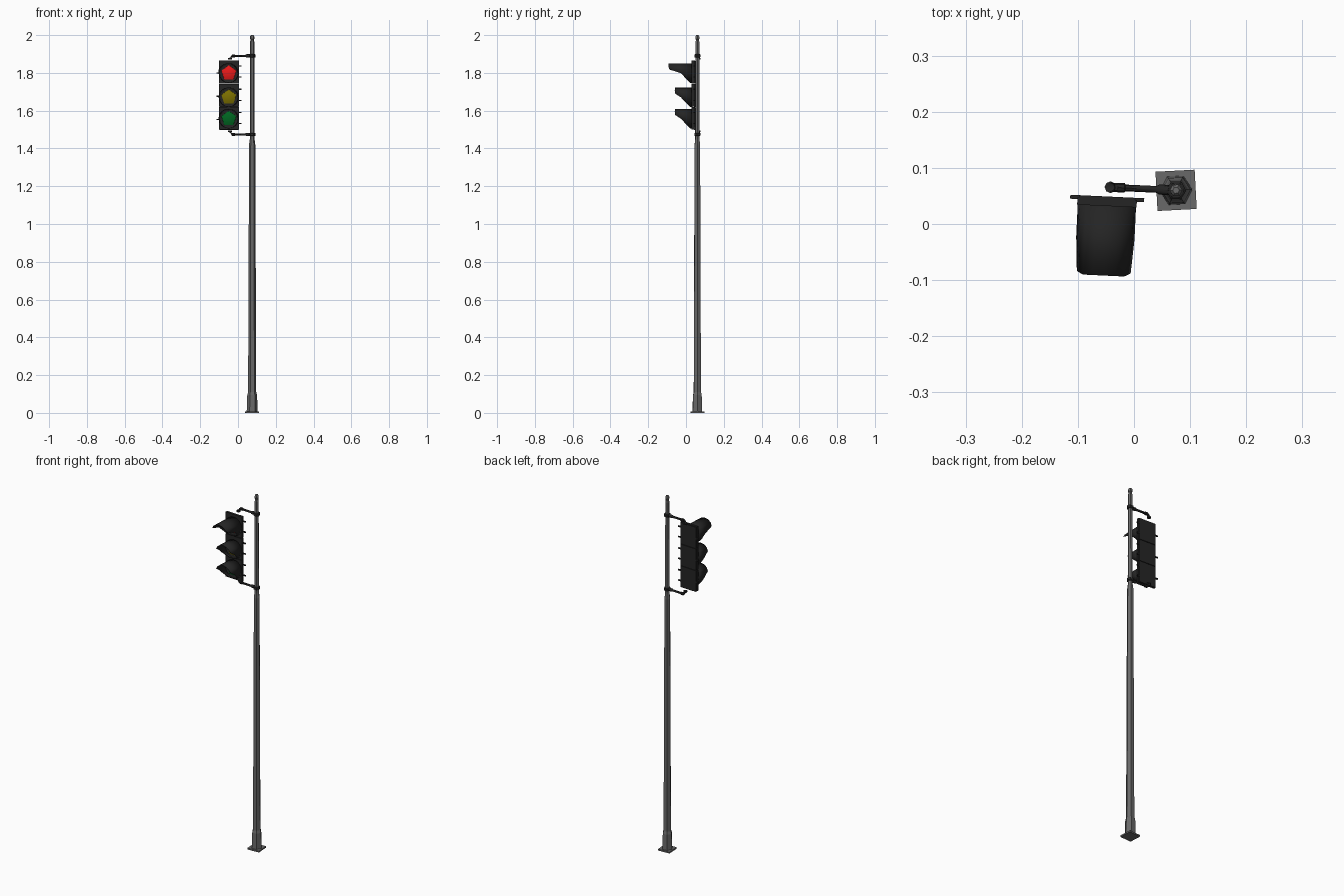
import bpy, bmesh
from math import sin, cos, pi, radians
from mathutils import Matrix, Vector

if "Cube" in bpy.data.objects:
    bpy.data.objects.remove(bpy.data.objects["Cube"])

PX, PY = 0.075, 0.06          # pole axis
HX, HY = -0.048, 0.04         # signal head centre
HEAD = Matrix.Translation((HX, HY, 0)) @ Matrix.Rotation(radians(-2.7), 4, 'Z')
POLE = Matrix.Translation((PX, PY, 0)) @ Matrix.Rotation(radians(3), 4, 'Z')


def material(name, rgb):
    m = bpy.data.materials.new(name)
    m.diffuse_color = (*rgb, 1)
    m.use_nodes = True
    m.node_tree.nodes["Principled BSDF"].inputs["Base Color"].default_value = m.diffuse_color
    return m


STEEL = material("steel", (0.14, 0.14, 0.14))
BLACK = material("black", (0.018, 0.018, 0.018))
RED = material("red", (0.8, 0.01, 0.01))
AMBER = material("amber", (0.2, 0.16, 0.0))
GREEN = material("green", (0.0, 0.13, 0.015))


def finish(name, bm, mat, frame, smooth=None):
    bmesh.ops.recalc_face_normals(bm, faces=bm.faces)
    me = bpy.data.meshes.new(name)
    bm.to_mesh(me)
    bm.free()
    ob = bpy.data.objects.new(name, me)
    bpy.context.collection.objects.link(ob)
    ob.matrix_world = frame
    me.materials.append(mat)
    if smooth:
        bpy.ops.object.select_all(action='DESELECT')
        ob.select_set(True)
        bpy.context.view_layer.objects.active = ob
        bpy.ops.object.shade_smooth_by_angle(angle=radians(smooth))
    return ob


def box(bm, lo, hi):
    lo, hi = Vector(lo), Vector(hi)
    m = Matrix.Translation((lo + hi) / 2) @ Matrix.Diagonal((*(hi - lo), 1))
    bmesh.ops.create_cube(bm, size=1, matrix=m)


def lathe(bm, profile, sides, frame=Matrix(), start=0.0):
    """Closed solid from (radius, height) pairs around local z."""
    rings = [[bm.verts.new(frame @ Vector((r * cos(start + 2 * pi * i / sides),
                                           r * sin(start + 2 * pi * i / sides), z)))
              for i in range(sides)] for r, z in profile]
    for a, b in zip(rings, rings[1:]):
        for i in range(sides):
            j = (i + 1) % sides
            bm.faces.new((a[i], a[j], b[j], b[i]))
    bm.faces.new(rings[0])
    bm.faces.new(rings[-1])


# Base plate and stepped six-sided pole
bm = bmesh.new()
box(bm, (-0.035, -0.035, 0), (0.035, 0.035, 0.008))
finish("base_plate", bm, STEEL, POLE)
bm = bmesh.new()
lathe(bm, [(0.029, 0.008), (0.026, 0.095), (0.0215, 0.11), (0.0165, 1.42),
           (0.0125, 1.45), (0.0115, 1.965), (0.009, 1.97), (0.009, 1.977),
           (0.0115, 1.98), (0.0115, 1.993), (0.006, 2.0)], 6)
finish("pole", bm, STEEL, POLE)

# Brackets: collar, arm, elbow and fitting, mirrored top and bottom
arm_frame = Matrix.Translation((PX, PY, 0)) @ Matrix.Rotation(radians(-2.7), 4, 'Z')
for name, z, s in (("upper_bracket", 1.89, -1), ("lower_bracket", 1.474, 1)):
    bm = bmesh.new()
    lathe(bm, [(0.014, z - 0.009), (0.018, z - 0.006), (0.018, z + 0.006),
               (0.014, z + 0.009)], 6)
    along = Matrix.Translation((0, 0, z)) @ Matrix.Rotation(radians(-90), 4, 'Y')
    lathe(bm, [(0.009, 0.01), (0.009, 0.03), (0.006, 0.035), (0.006, 0.09),
               (0.0085, 0.092), (0.0085, 0.104)], 8, along)
    # elbow swept from the arm towards the head
    path = [(-0.104, 0, 0), (-0.112, s * 0.003, 0.4), (-0.117, s * 0.009, 1.2),
            (-0.117, s * 0.017, pi / 2)]
    rings = []
    for x, dz, t in path:
        rings.append([bm.verts.new((x + 0.008 * sin(t) * cos(a),
                                    0.008 * sin(a),
                                    z + dz + s * -0.008 * cos(t) * cos(a) * -1 * -1))
                      for a in (2 * pi * i / 8 for i in range(8))])
    for a, b in zip(rings, rings[1:]):
        for i in range(8):
            bm.faces.new((a[i], a[(i + 1) % 8], b[(i + 1) % 8], b[i]))
    bm.faces.new(rings[-1])
    end = z + s * 0.017
    tip = Matrix.Translation((-0.117, 0, end))
    lathe(bm, [(0.0105, -0.003), (0.0105, 0.005)], 8, tip)
    finish(name, bm, BLACK, arm_frame, 40)

# Three stacked signal sections: housing, bezel, lens and visor
sections = [("red", RED, 1.745, 1.865, 1.799, -0.132),
            ("amber", AMBER, 1.622, 1.742, 1.671, -0.098),
            ("green", GREEN, 1.500, 1.619, 1.558, -0.098)]
N, R = 16, 0.052
for label, mat, z0, z1, zc, reach in sections:
    bm = bmesh.new()
    box(bm, (-0.053, -0.008, z0), (0.053, 0.005, z1))
    # slightly narrower back shell
    box(bm, (-0.050, 0.005, z0 - 0.002), (0.050, 0.009, z1 - 0.002))
    # hinge and latch lugs along both edges
    for side, heights in ((1, (0.27, 0.76)), (-1, (0.45,))):
        for f in heights:
            zl = z0 + f * (z1 - z0)
            xs = sorted((side * 0.050, side * 0.066))
            box(bm, (xs[0], 0.002, zl - 0.003), (xs[1], 0.009, zl + 0.003))
    finish(label + "_housing", bm, BLACK, HEAD)

    face = Matrix.Translation((0, 0, zc)) @ Matrix.Rotation(radians(90), 4, 'X')
    bm = bmesh.new()
    lathe(bm, [(0.050, 0.005), (0.050, 0.012), (0.043, 0.010)], 12, face)
    finish(label + "_bezel", bm, BLACK, HEAD)
    bm = bmesh.new()
    lathe(bm, [(0.042, 0.008), (0.041, 0.013), (0.026, 0.019), (0.008, 0.021)],
          5, face, pi / 2)
    finish(label + "_lens", bm, mat, HEAD, 40)

    # visor: tube cut back below so it only hoods the top
    bm = bmesh.new()
    back, front = [], []
    for i in range(N):
        a = 2 * pi * i / N
        h = sin(a)
        if h > 0.42:
            y = reach
        elif h > 0:
            y = reach + (0.42 - h) / 0.42 * (-0.065 - reach)
        else:
            y = -0.065 + 0.048 * -h
        x, z = R * cos(a), zc + R * h
        back.append(bm.verts.new((x, -0.006, z)))
        front.append(bm.verts.new((x, y, z)))
    for i in range(N):
        j = (i + 1) % N
        bm.faces.new((back[i], back[j], front[j], front[i]))
    ob = finish(label + "_visor", bm, BLACK, HEAD, 40)
    sol = ob.modifiers.new("thickness", 'SOLIDIFY')
    sol.thickness = 0.002
    sol.offset = -1
